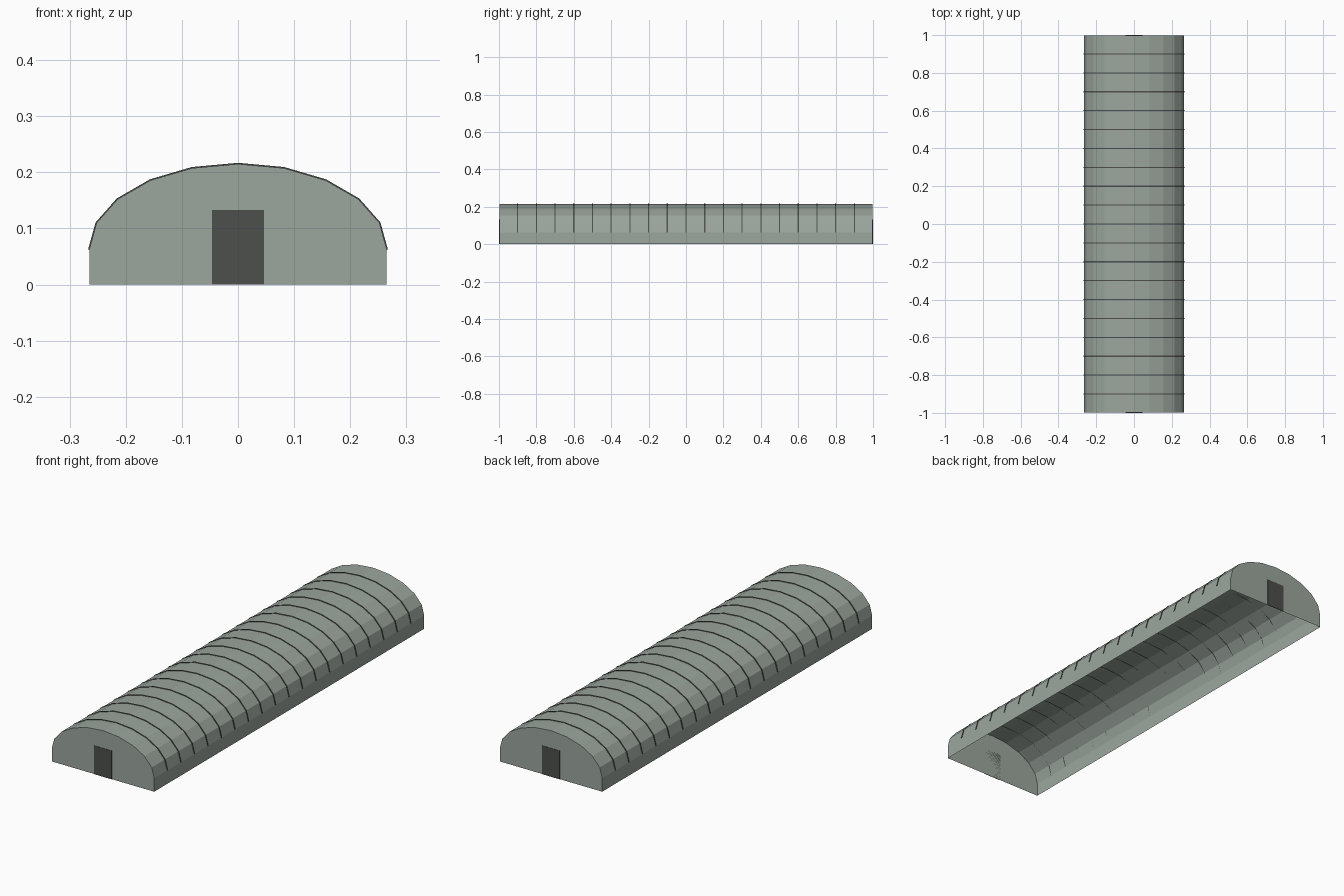
import bpy, bmesh, math

cube = bpy.data.objects.get("Cube")
if cube:
    bpy.data.objects.remove(cube, do_unlink=True)

HALF_WIDTH, WALL_TOP, RISE = 0.265, 0.063, 0.152
END = 0.998
SEGMENTS = 10


def material(name, colour):
    mat = bpy.data.materials.new(name)
    mat.use_nodes = True
    mat.diffuse_color = colour
    mat.node_tree.nodes["Principled BSDF"].inputs["Base Color"].default_value = colour
    return mat


grey_green = material("grey green sheet", (0.33, 0.38, 0.34, 1))
charcoal = material("charcoal", (0.075, 0.08, 0.073, 1))


def finish(name, bm, mat):
    mesh = bpy.data.meshes.new(name)
    bm.to_mesh(mesh)
    bm.free()
    mesh.materials.append(mat)
    obj = bpy.data.objects.new(name, mesh)
    bpy.context.collection.objects.link(obj)
    return obj


def arch(grow=0.0):
    """Half ellipse profile from the right eave to the left eave."""
    angles = [math.pi * i / SEGMENTS for i in range(SEGMENTS + 1)]
    return [((HALF_WIDTH + grow) * math.cos(a),
             WALL_TOP + (RISE + grow) * math.sin(a)) for a in angles]


def extrude_profile(name, points, y0, y1, mat, caps=True):
    """Sweep a closed x-z outline from y0 to y1."""
    bm = bmesh.new()
    front = [bm.verts.new((x, y0, z)) for x, z in points]
    back = [bm.verts.new((x, y1, z)) for x, z in points]
    for i in range(len(points)):
        j = (i + 1) % len(points)
        if caps or j:
            bm.faces.new((front[i], front[j], back[j], back[i]))
    bm.faces.new(front)
    bm.faces.new(back)
    bmesh.ops.recalc_face_normals(bm, faces=bm.faces)
    return finish(name, bm, mat)


# Vaulted shell with straight side walls and end walls, open underneath
outline = [(HALF_WIDTH, 0)] + arch() + [(-HALF_WIDTH, 0)]
extrude_profile("vaulted_shell", outline, -END, END, grey_green, caps=False)

# Thin ribs over the roof
rib_outline = arch(0.002) + arch()[::-1]
for i in range(1, 20):
    y = -1 + i * 0.1
    extrude_profile(f"roof_rib_{i}", rib_outline, y - 0.003, y + 0.003, charcoal)

# Door plates on both ends
door = [(-0.046, 0), (0.046, 0), (0.046, 0.133), (-0.046, 0.133)]
for name, side in (("front_door", -1), ("back_door", 1)):
    extrude_profile(name, door, side * END, side, charcoal)
